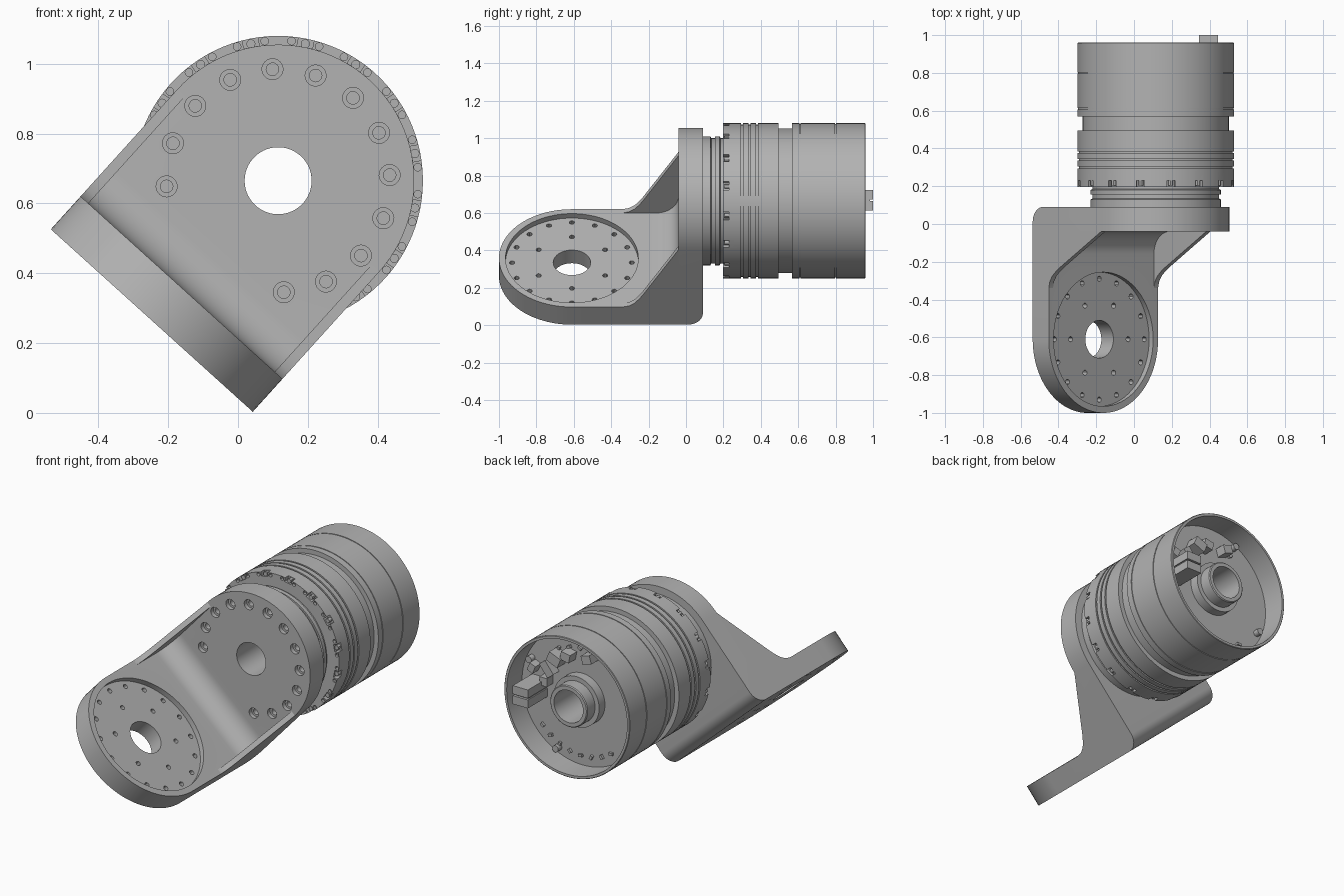
import bpy, bmesh, math
from math import sin, cos, pi, radians
from mathutils import Matrix, Vector

if "Cube" in bpy.data.objects:
    bpy.data.objects.remove(bpy.data.objects["Cube"])

grey = bpy.data.materials.new("machined grey")
grey.use_nodes = True
grey.diffuse_color = (0.45, 0.45, 0.45, 1)
grey.node_tree.nodes["Principled BSDF"].inputs["Base Color"].default_value = (0.45, 0.45, 0.45, 1)

# Motor axis runs along y; the bracket is tilted about it
AXIS = Matrix.Translation((0.115, 0, 0.665))
TILT = AXIS @ Matrix.Rotation(radians(42.1), 4, 'Y')
R = 0.39          # half width of the bracket
FOOT_Y = -0.61    # centre of the round foot


def arc(cx, cy, r, a0, a1, n):
    return [(cx + r * cos(radians(a0 + (a1 - a0) * i / n)),
             cy + r * sin(radians(a0 + (a1 - a0) * i / n))) for i in range(n + 1)]


def circle(cx, cy, r, n=24):
    return arc(cx, cy, r, 0, 360, n)[:-1]


def box(cx, cy, w, h, turn=0):
    c, s = cos(turn), sin(turn)
    return [(cx + x * c - y * s, cy + x * s + y * c)
            for x, y in ((-w / 2, -h / 2), (w / 2, -h / 2), (w / 2, h / 2), (-w / 2, h / 2))]


def ring(r, angles, cx=0, cy=0):
    return [(cx + r * cos(radians(a)), cy + r * sin(radians(a))) for a in angles]


def solid(name, prisms):
    """Each prism is (outline, axis, low, high)."""
    bm = bmesh.new()
    for pts, axis, lo, hi in prisms:
        def place(p, d):
            return {'x': (d, p[0], p[1]), 'y': (p[0], d, p[1]), 'z': (p[0], p[1], d)}[axis]
        a = [bm.verts.new(place(p, lo)) for p in pts]
        b = [bm.verts.new(place(p, hi)) for p in pts]
        bm.faces.new(a)
        bm.faces.new(b[::-1])
        for i in range(len(a)):
            j = (i + 1) % len(a)
            bm.faces.new((a[i], b[i], b[j], a[j]))
    return make(name, bm)


def lathe(name, profile, steps=96):
    """Revolve a closed (radius, y) outline about the y axis."""
    bm = bmesh.new()
    rows = [[bm.verts.new((r * cos(2 * pi * k / steps), y, r * sin(2 * pi * k / steps)))
             for k in range(steps)] for r, y in profile]
    for i, row in enumerate(rows):
        nxt = rows[(i + 1) % len(rows)]
        for k in range(steps):
            m = (k + 1) % steps
            bm.faces.new((row[k], row[m], nxt[m], nxt[k]))
    return make(name, bm)


def make(name, bm):
    bmesh.ops.recalc_face_normals(bm, faces=bm.faces)
    mesh = bpy.data.meshes.new(name)
    bm.to_mesh(mesh)
    bm.free()
    mesh.materials.append(grey)
    obj = bpy.data.objects.new(name, mesh)
    bpy.context.collection.objects.link(obj)
    return obj


def carve(obj, cutter, operation='DIFFERENCE'):
    mod = obj.modifiers.new("carve", 'BOOLEAN')
    mod.operation, mod.solver, mod.object = operation, 'EXACT', cutter
    graph = bpy.context.evaluated_depsgraph_get()
    mesh = bpy.data.meshes.new_from_object(obj.evaluated_get(graph))
    obj.modifiers.clear()
    obj.data = mesh
    bpy.data.objects.remove(cutter)


def finish(obj, matrix):
    obj.data.transform(matrix)
    bpy.ops.object.select_all(action='DESELECT')
    obj.select_set(True)
    bpy.context.view_layer.objects.active = obj
    bpy.ops.object.shade_smooth_by_angle(angle=radians(30))


# Bracket: L-shaped side profile trimmed by the foot and upright outlines
side = ([(-1.1, -0.54)] + arc(0.01, -0.46, 0.08, -90, 0, 10) + [(0.09, 0.5), (-0.04, 0.5)]
        + arc(-0.16, -0.293, 0.12, 0, -90, 12) + [(-1.1, -0.413)])
bracket = solid("angle_bracket", [(side, 'x', -0.5, 0.5)])
plan = [(R, 0.3)] + [(-R, 0.3)] + arc(0, FOOT_Y, R, 180, 360, 48)
carve(bracket, solid("plan_trim", [(plan, 'z', -0.8, 0.8)]), 'INTERSECT')
upright = [(-R, -0.7), (R, -0.7)] + arc(0, 0, R, 0, 180, 48)
carve(bracket, solid("upright_trim", [(upright, 'y', -1.3, 0.3)]), 'INTERSECT')

# Foot recess, bore and bolt circles
carve(bracket, solid("recess", [(circle(0, FOOT_Y, 0.355, 72), 'z', -0.445, -0.3)]))
foot_holes = [(circle(0, FOOT_Y, 0.1, 48), 'z', -0.7, -0.3)]
bolts = ring(0.32, [i * 22.5 for i in range(16)], 0, FOOT_Y) + ring(0.205, range(0, 360, 60), 0, FOOT_Y)
foot_holes += [(circle(x, y, 0.014, 12), 'z', -0.7, -0.3) for x, y in bolts]
carve(bracket, solid("foot_holes", foot_holes))

# Upright bore and counterbored bolt circle
mounts = ring(0.32, [90 + i * 22.5 for i in range(-6, 7)])
carve(bracket, solid("counterbores", [(circle(x, z, 0.03), 'y', -0.2, -0.015) for x, z in mounts]))
carve(bracket, solid("bores", [(circle(0, 0, 0.096, 64), 'y', -0.2, 0.3)]
                     + [(circle(x, z, 0.018, 16), 'y', -0.2, 0.07) for x, z in mounts]))
finish(bracket, TILT)

# Thin side gussets with a curved toe
toe = [(-0.03, 0), (-0.04, 0), (-0.23, -0.325), (-0.25, -0.355), (-0.275, -0.385),
       (-0.305, -0.405), (-0.34, -0.413), (-0.34, -0.43), (-0.03, -0.43)]
for name, s in (("left_gusset", 1), ("right_gusset", -1)):
    finish(solid(name, [(toe, 'x', *sorted((s * 0.36, s * R)))]), TILT)

# Actuator housing: neck, flange, grooves, open rear cup and hollow shaft
B = 0.415
outer = [(0.096, 0.085), (0.345, 0.085), (0.345, 0.13), (0.335, 0.135), (0.335, 0.155),
         (0.345, 0.155), (0.345, 0.18), (0.335, 0.185), (0.335, 0.197), (B, 0.197)]
for y in (0.3, 0.34, 0.38):
    outer += [(B, y - 0.005), (B - 0.008, y - 0.005), (B - 0.008, y + 0.005), (B, y + 0.005)]
outer += [(B, 0.495), (0.387, 0.495), (0.387, 0.568), (B, 0.568)]
for y in (0.61, 0.8):
    outer += [(B, y - 0.003), (B - 0.004, y - 0.003), (B - 0.004, y + 0.003), (B, y + 0.003)]
cup = [(B, 0.957), (B - 0.003, 0.96), (0.398, 0.96), (0.398, 0.815), (0.15, 0.815), (0.15, 0.87),
       (0.123, 0.87), (0.123, 0.94), (0.118, 0.945), (0.096, 0.945)]
housing = lathe("actuator_housing", outer + cup)
notches, scallops = [], []
for i in range(16):
    a = radians(11.25 + 22.5 * i)
    notches.append((box(0.415 * cos(a), 0.415 * sin(a), 0.05, 0.045, a), 'y', 0.15, 0.23))
    for d in (-5.5, 5.5):
        x, z = ring(0.402, [22.5 * i + d])[0]
        scallops.append((circle(x, z, 0.011, 12), 'y', 0.15, 0.215))
carve(housing, solid("flange_notches", notches + scallops))
finish(housing, AXIS)

# Screw heads seated in the flange notches
finish(solid("flange_screws", [(circle(x, z, 0.013, 12), 'y', 0.205, 0.235)
                               for x, z in ring(0.4, [11.25 + 22.5 * i for i in range(16)])]), AXIS)

# Rear circuit board fittings
finish(solid("rear_connector", [(box(0.28, 0.033, 0.1, 0.05), 'y', 0.81, 1.0),
                                (box(0.28, -0.027, 0.1, 0.05), 'y', 0.81, 1.0),
                                (box(0.28, 0, 0.085, 0.1), 'y', 0.81, 0.985)]), AXIS)
sockets = [(0.2, 0.14, 0.09, 0.05, 0.9, 0.7), (0.14, 0.22, 0.08, 0.06, 0.4, 0.89),
           (0.07, 0.25, 0.06, 0.05, 0.2, 0.88), (-0.07, 0.27, 0.06, 0.05, -0.3, 0.88),
           (0.22, 0.06, 0.05, 0.05, 0, 0.86), (0.3, 0.12, 0.04, 0.05, 0.4, 0.87)]
finish(solid("board_sockets", [(box(x, z, w, h, t), 'y', 0.81, max(y, 0.87))
                               for x, z, w, h, t, y in sockets]), AXIS)
chips = ring(0.34, range(235, 330, 12)) + ring(0.3, range(60, 130, 14))
finish(solid("board_chips", [(box(x, z, 0.025, 0.015, i), 'y', 0.81, 0.83)
                             for i, (x, z) in enumerate(chips)]), AXIS)
finish(solid("board_screws", [(circle(x, z, 0.02, 16), 'y', 0.81, 0.85)
                              for x, z in ring(0.365, (25, 115, 205, 295))]), AXIS)
